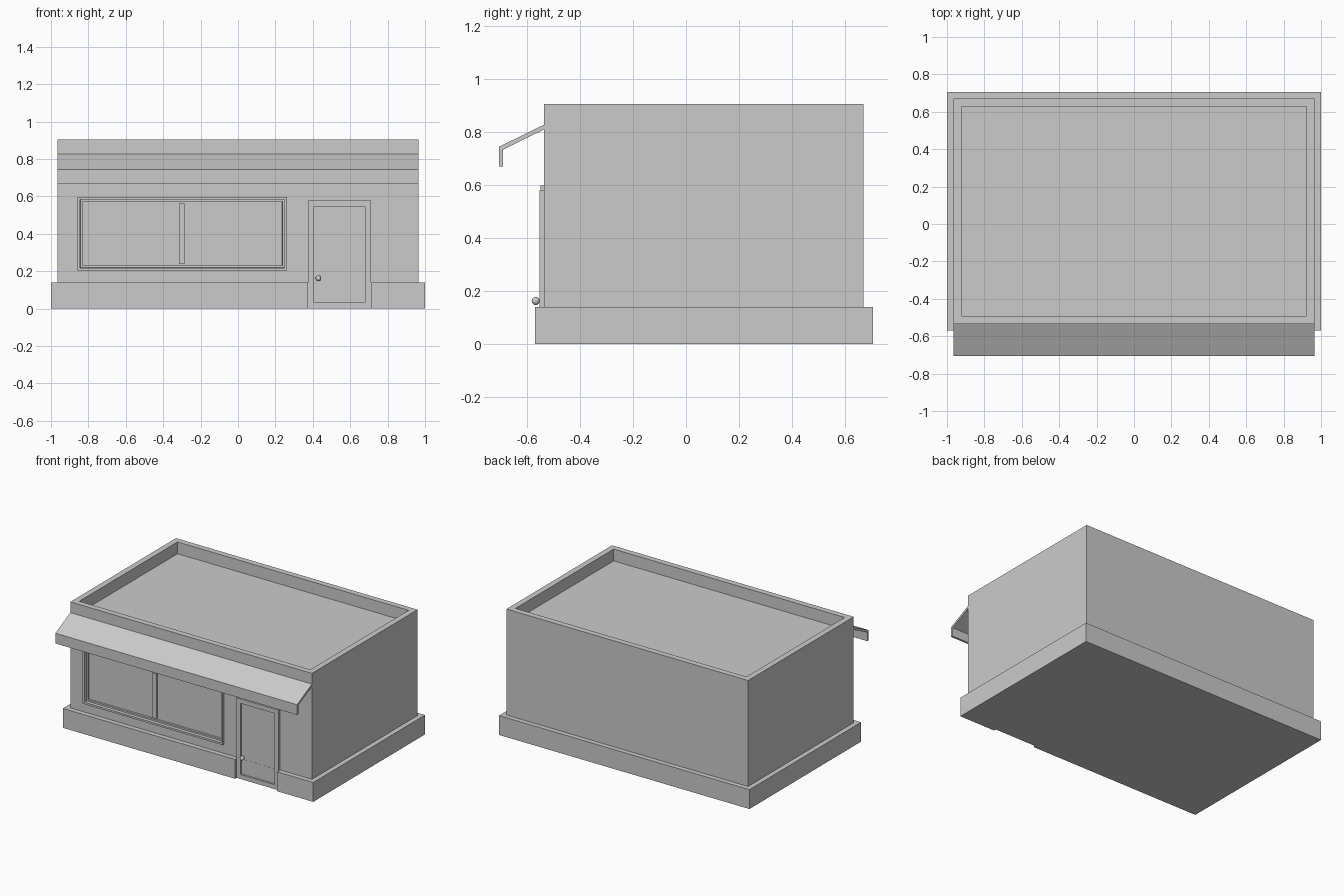
import bpy, bmesh
from mathutils import Vector, Matrix

if "Cube" in bpy.data.objects:
    bpy.data.objects.remove(bpy.data.objects["Cube"])


def finish(name, bm):
    bmesh.ops.recalc_face_normals(bm, faces=bm.faces)
    mesh = bpy.data.meshes.new(name)
    bm.to_mesh(mesh)
    bm.free()
    obj = bpy.data.objects.new(name, mesh)
    bpy.context.collection.objects.link(obj)
    return obj


def box(name, x, y, z, facing=None, steps=()):
    """Box from (min, max) ranges; the face towards 'facing' is inset and pushed in per step."""
    bm = bmesh.new()
    bmesh.ops.create_cube(bm, size=1)
    for v in bm.verts:
        v.co = Vector([r[0] + (c + 0.5) * (r[1] - r[0]) for c, r in zip(v.co, (x, y, z))])
    if facing:
        d = Vector(facing)
        face = max(bm.faces, key=lambda f: f.calc_center_median().dot(d))
        for border, depth in steps:
            bmesh.ops.inset_region(bm, faces=[face], thickness=border)
            if depth:
                # straight-sided step
                bmesh.ops.inset_region(bm, faces=[face], thickness=0.0005)
                bmesh.ops.translate(bm, verts=face.verts, vec=-d * depth)
    return finish(name, bm)


def prism(name, points, direction):
    bm = bmesh.new()
    face = bm.faces.new([bm.verts.new(p) for p in points])
    ext = bmesh.ops.extrude_face_region(bm, geom=[face])
    new = [v for v in ext["geom"] if isinstance(v, bmesh.types.BMVert)]
    bmesh.ops.translate(bm, verts=new, vec=direction)
    # keep the starting cap closed
    if not face.is_valid or any(len(e.link_faces) == 1 for e in bm.edges):
        bmesh.ops.holes_fill(bm, edges=[e for e in bm.edges if len(e.link_faces) == 1])
    return finish(name, bm)


FRONT, UP = (0, -1, 0), (0, 0, 1)

# plinth with a notch for the door
outline = [(-1, -.57), (.375, -.57), (.375, -.54), (.712, -.54), (.712, -.57),
           (1, -.57), (1, .705), (-1, .705)]
prism("plinth", [(x, y, 0) for x, y in outline], (0, 0, .14))

# walls with parapet and sunken roof
walls = box("walls", (-.965, .965), (-.535, .67), (.13, .905), UP, [(.06, .085)])

# window opening
cutter = box("window_cutter", (-.85, .255), (-.6, -.48), (.21, .59))
cutter.hide_render = True
cutter.hide_viewport = True
cutter.display_type = 'WIRE'
cut = walls.modifiers.new("window_opening", 'BOOLEAN')
cut.operation = 'DIFFERENCE'
cut.solver = 'EXACT'
cut.object = cutter

# window frame, sash and recessed glass
box("window", (-.857, .262), (-.549, -.475), (.205, .598), FRONT,
    [(.019, .024), (.016, .014)])
box("window_mullion", (-.315, -.285), (-.525, -.505), (.238, .563))

# door with inset panel
box("door", (.375, .71), (-.553, -.5), (0, .578), FRONT, [(.045, .014)])

# door knob
bm = bmesh.new()
bmesh.ops.create_uvsphere(bm, u_segments=16, v_segments=10, radius=.015,
                          matrix=Matrix.Translation((.43, -.567, .162)))
knob = finish("door_knob", bm)
for p in knob.data.polygons:
    p.use_smooth = True

# awning: thin sloped sheet with hanging front edge
profile = [(-.53, .83), (-.705, .744), (-.705, .67), (-.69, .67), (-.69, .733), (-.53, .812)]
prism("awning", [(-.965, y, z) for y, z in profile], (1.93, 0, 0))
